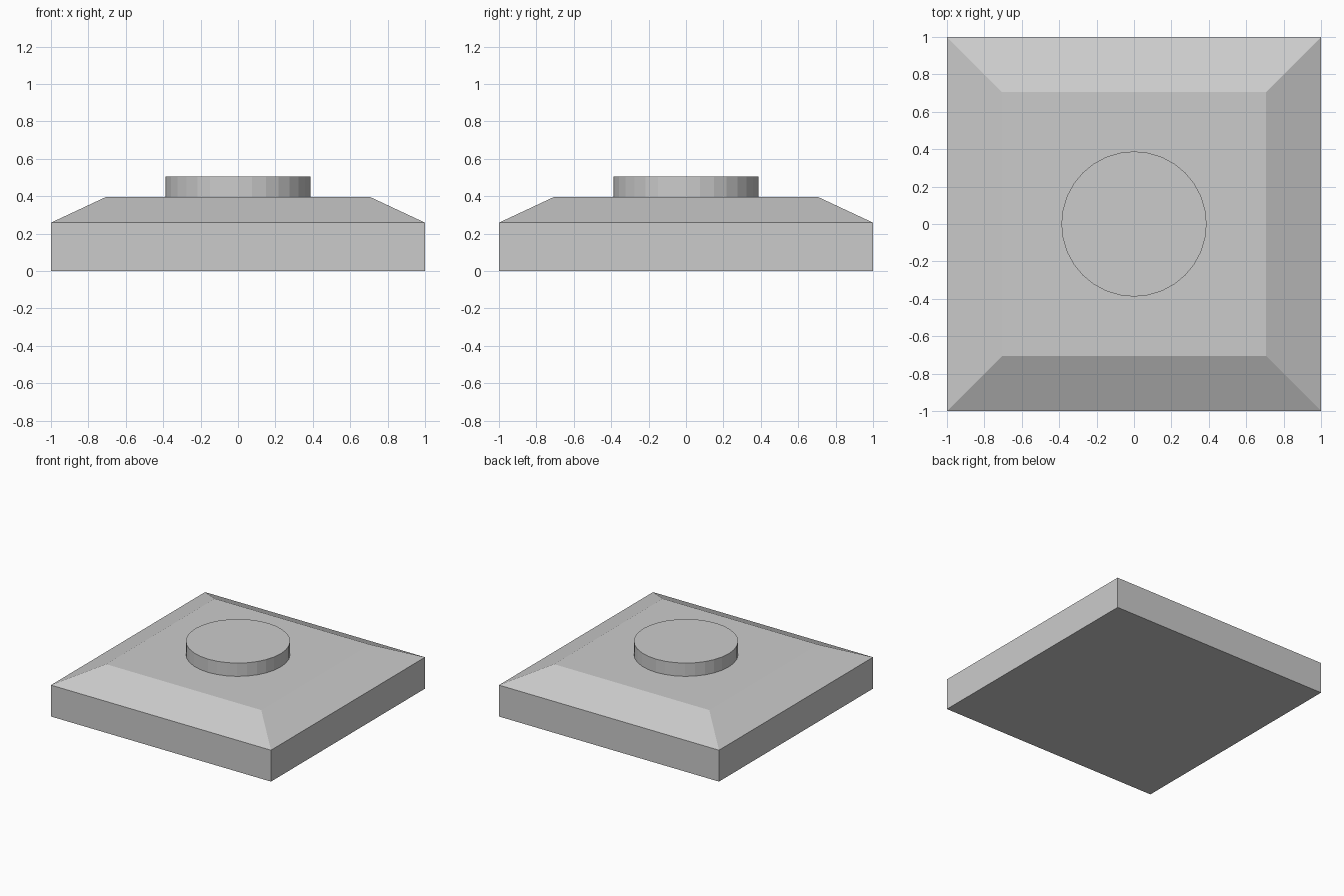
import bpy
import bmesh

cube = bpy.data.objects.get("Cube")
if cube:
    bpy.data.objects.remove(cube, do_unlink=True)

# Single plain grey
GREY = (0.6, 0.6, 0.6, 1.0)
grey = bpy.data.materials.new("plain_grey")
grey.use_nodes = True
grey.diffuse_color = GREY
grey.node_tree.nodes["Principled BSDF"].inputs["Base Color"].default_value = GREY

HALF, TOP_HALF = 1.0, 0.705
EDGE_Z, TOP_Z, KNOB_Z = 0.258, 0.396, 0.505
KNOB_RADIUS = 0.388


def add_object(name, bm):
    bmesh.ops.recalc_face_normals(bm, faces=bm.faces)
    mesh = bpy.data.meshes.new(name)
    bm.to_mesh(mesh)
    bm.free()
    mesh.materials.append(grey)
    obj = bpy.data.objects.new(name, mesh)
    bpy.context.collection.objects.link(obj)
    return obj


# Square base with sloped shoulders: square rings joined upward
bm = bmesh.new()
rings = []
for half, z in ((HALF, 0), (HALF, EDGE_Z), (TOP_HALF, TOP_Z)):
    rings.append([bm.verts.new((sx * half, sy * half, z))
                  for sx, sy in ((-1, -1), (1, -1), (1, 1), (-1, 1))])
for low, high in zip(rings, rings[1:]):
    for i in range(4):
        j = (i + 1) % 4
        bm.faces.new((low[i], low[j], high[j], high[i]))
bm.faces.new(rings[0])
bm.faces.new(rings[-1])
add_object("base_plate", bm)

# Flat-sided round knob on the plateau
bm = bmesh.new()
bmesh.ops.create_cone(bm, cap_ends=True, segments=32, radius1=KNOB_RADIUS,
                      radius2=KNOB_RADIUS, depth=KNOB_Z - TOP_Z)
bmesh.ops.translate(bm, verts=bm.verts, vec=(0, 0, (KNOB_Z + TOP_Z) / 2))
add_object("round_knob", bm)
